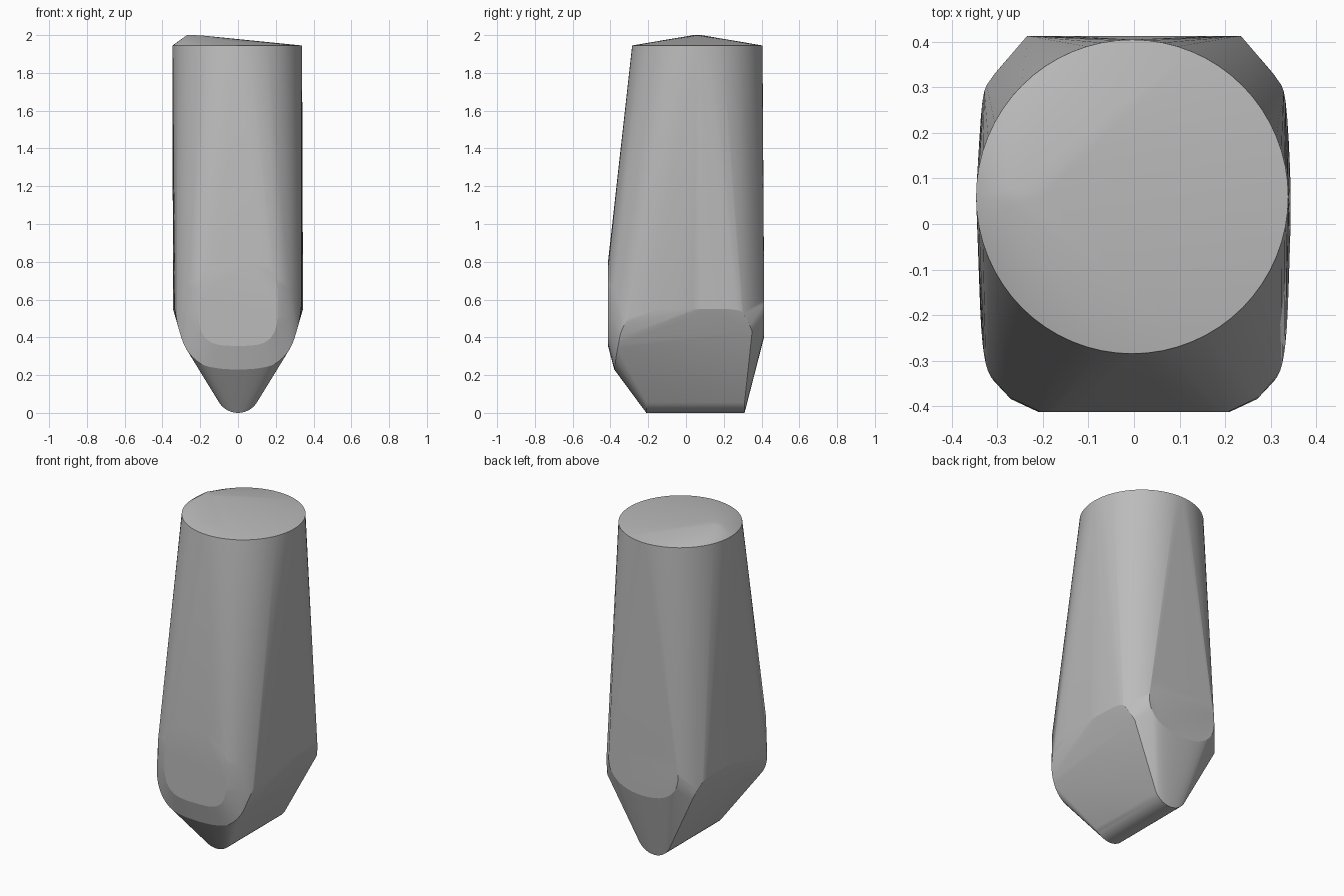
import bpy, bmesh
from math import sin, cos, pi, radians

old = bpy.data.objects.get("Cube")
if old:
    bpy.data.objects.remove(old, do_unlink=True)


def material(name, value):
    m = bpy.data.materials.new(name)
    m.use_nodes = True
    colour = (value, value, value, 1)
    m.diffuse_color = colour
    m.node_tree.nodes["Principled BSDF"].inputs["Base Color"].default_value = colour
    return m


def mirrored(points):
    return [(s * x, y, z) for x, y, z in points for s in (1, -1)]


def rounded_panel(y, half_w, z_low, z_high, power, count=40):
    """Superellipse outline standing in a plane of constant y."""
    mid, half_h = (z_low + z_high) / 2, (z_high - z_low) / 2
    pts = []
    for i in range(count):
        c, s = cos(2 * pi * i / count), sin(2 * pi * i / count)
        r = (abs(c) ** power + abs(s) ** power) ** (-1 / power)
        pts.append((half_w * r * c, y, mid + half_h * r * s))
    return pts


def smooth_path(keys, steps=4):
    """Catmull-Rom curve through a few key points."""
    k = [keys[0]] + keys + [keys[-1]]
    out = [keys[-1]]
    for a, b, c, d in zip(k, k[1:], k[2:], k[3:]):
        for i in range(steps):
            t = i / steps
            out.append(tuple(
                0.5 * (2 * q + (r - p) * t + (2 * p - 5 * q + 4 * r - s) * t ** 2
                       + (3 * q - p - 3 * r + s) * t ** 3)
                for p, q, r, s in zip(a, b, c, d)))
    return out


points = []

# round top rim
rim_count = 64
points += [(-0.004 + 0.343 * cos(2 * pi * i / rim_count),
            0.06 + 0.345 * sin(2 * pi * i / rim_count), 1.945)
           for i in range(rim_count)]

# low off-centre peak of the cap
points += [(-0.27, 0.04, 2.0), (-0.27, 0.08, 2.0), (-0.2, 0.06, 1.999)]

# flat front and back panels
points += rounded_panel(-0.413, 0.21, 0.355, 0.8, 3.5)
points += rounded_panel(0.413, 0.235, 0.4, 0.75, 2.3)

# shoulder running around the front and along each side
points += mirrored(smooth_path([
    (0, -0.38, 0.23), (0.1, -0.379, 0.235), (0.2, -0.375, 0.262),
    (0.275, -0.362, 0.34), (0.315, -0.335, 0.45), (0.333, -0.26, 0.54),
    (0.341, -0.1, 0.55), (0.344, 0.08, 0.55), (0.333, 0.27, 0.545),
    (0.313, 0.32, 0.5), (0.288, 0.35, 0.43)]))

# soft front corners beside the panel
points += mirrored([(0.27, -0.385, 0.5), (0.275, -0.38, 0.66)])

# rounded keel underneath
radius, sweep, keel_steps = 0.118, radians(58), 7
for y in (-0.21, 0.31):
    for i in range(-keel_steps, keel_steps + 1):
        a = sweep * i / keel_steps
        points.append((radius * sin(a), y, radius * (1 - cos(a))))

# stretch one skin over all the outlines
bm = bmesh.new()
for p in points:
    bm.verts.new(p)
bmesh.ops.remove_doubles(bm, verts=bm.verts, dist=0.0005)
bmesh.ops.convex_hull(bm, input=bm.verts)
bmesh.ops.delete(bm, geom=[v for v in bm.verts if not v.link_faces], context='VERTS')
bmesh.ops.dissolve_limit(bm, angle_limit=radians(0.3), verts=bm.verts, edges=bm.edges)
bmesh.ops.recalc_face_normals(bm, faces=bm.faces)

mesh = bpy.data.meshes.new("tapered_body")
bm.to_mesh(mesh)
bm.free()
mesh.materials.append(material("plain_grey", 0.5))

body = bpy.data.objects.new("tapered_body", mesh)
bpy.context.collection.objects.link(body)
bpy.ops.object.select_all(action='DESELECT')
body.select_set(True)
bpy.context.view_layer.objects.active = body
bpy.ops.object.shade_smooth_by_angle(angle=radians(14))
